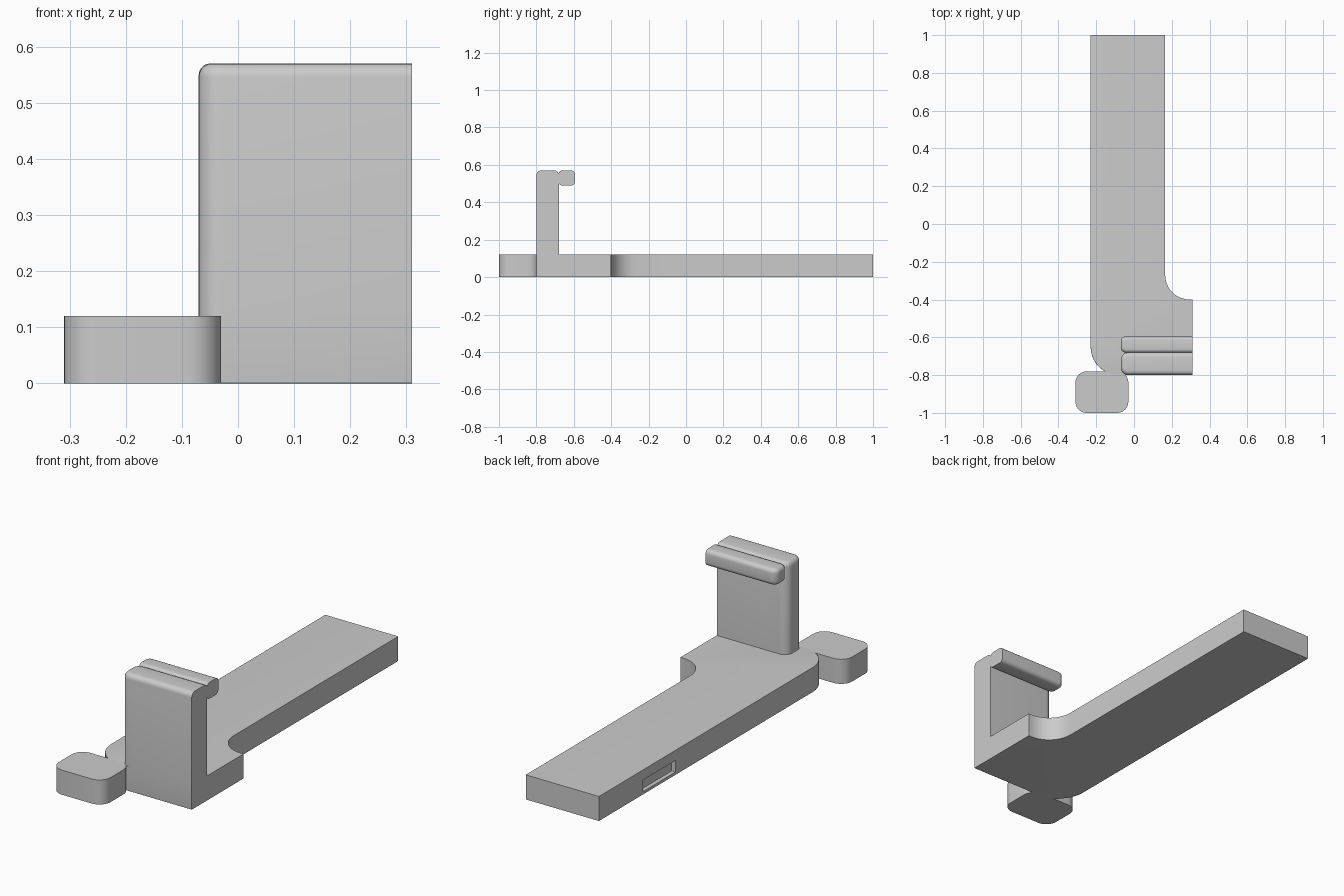
import bpy, bmesh, math
from mathutils import Vector

cube = bpy.data.objects.get("Cube")
if cube:
    bpy.data.objects.remove(cube)

grey = bpy.data.materials.new("light grey")
grey.use_nodes = True
colour = (0.6, 0.6, 0.6, 1)
grey.diffuse_color = colour
grey.node_tree.nodes["Principled BSDF"].inputs["Base Color"].default_value = colour


def fillet(corners, steps=10):
    """Turn (x, y, radius) corners into an outline with rounded corners."""
    outline = []
    for i, (x, y, r) in enumerate(corners):
        p = Vector((x, y))
        if r == 0:
            outline.append(p)
            continue
        a = (Vector(corners[i - 1][:2]) - p).normalized()
        b = (Vector(corners[(i + 1) % len(corners)][:2]) - p).normalized()
        centre = p + (a + b) * r          # all corners are square
        for k in range(steps + 1):
            t = math.pi / 2 * k / steps
            outline.append(centre - b * r * math.cos(t) - a * r * math.sin(t))
    return outline


def slab(name, corners, z0, z1, rounding=0, rule=None):
    """Extrude an outline and round the edges whose midpoint passes the rule."""
    bm = bmesh.new()
    face = bm.faces.new([bm.verts.new((p.x, p.y, z0)) for p in fillet(corners)])
    top = bmesh.ops.extrude_face_region(bm, geom=[face])["geom"]
    bmesh.ops.translate(bm, vec=(0, 0, z1 - z0),
                        verts=[v for v in top if isinstance(v, bmesh.types.BMVert)])
    bmesh.ops.recalc_face_normals(bm, faces=bm.faces)
    if rule:
        edges = [e for e in bm.edges if abs(e.verts[0].co.z - e.verts[1].co.z) < 1e-5
                 and rule((e.verts[0].co + e.verts[1].co) / 2)]
        bmesh.ops.bevel(bm, geom=edges, offset=rounding, segments=5, profile=0.5,
                        affect='EDGES', clamp_overlap=True)
    mesh = bpy.data.meshes.new(name)
    bm.to_mesh(mesh)
    bm.free()
    mesh.materials.append(grey)
    obj = bpy.data.objects.new(name, mesh)
    bpy.context.collection.objects.link(obj)
    return obj


def smooth(obj):
    bpy.ops.object.select_all(action='DESELECT')
    obj.select_set(True)
    bpy.context.view_layer.objects.active = obj
    bpy.ops.object.shade_smooth_by_angle(angle=math.radians(35))


# Long flat arm with a widened foot, outer top edge and front bottom edge rounded
HEIGHT = 0.12
arm = slab("arm", [(-0.23, 1, 0), (-0.23, -0.8, 0.15), (0.31, -0.8, 0),
                   (0.31, -0.4, 0), (0.165, -0.4, 0.13), (0.165, 1, 0)],
           0, HEIGHT, 0.022,
           lambda m: (m.z > 0.1 and m.x < -0.081 and m.y < 0.99)
           or (m.z < 0.01 and m.y < -0.7999 and m.x > 0))

# Shallow slot in the outer side of the arm
cutter = slab("slot_cutter", [(-0.3, 0.41, 0), (-0.21, 0.41, 0),
                              (-0.21, 0.66, 0), (-0.3, 0.66, 0)], 0.014, 0.07)
cutter.hide_render = True
cut = arm.modifiers.new("slot", 'BOOLEAN')
cut.operation = 'DIFFERENCE'
cut.object = cutter
bpy.context.view_layer.objects.active = arm
bpy.ops.object.modifier_apply(modifier="slot")
bpy.data.objects.remove(cutter)

# Upright plate, flat on its inner end
upright = slab("upright", [(-0.07, -0.8, 0.04), (0.31, -0.8, 0),
                           (0.31, -0.68, 0), (-0.07, -0.68, 0.04)],
               0.1, 0.57, 0.024, lambda m: m.z > 0.5 and m.x < 0.3)

# Overhanging lip at the top of the upright
lip = slab("lip", [(-0.07, -0.682, 0.03), (0.31, -0.682, 0),
                   (0.31, -0.594, 0), (-0.07, -0.594, 0.03)],
           0.49, 0.57, 0.02, lambda m: m.x < 0.3)

# Separate rounded block at the front corner
block = slab("corner_block", [(-0.31, -1, 0.06), (-0.03, -1, 0.06),
                              (-0.03, -0.78, 0.06), (-0.31, -0.78, 0.06)], 0, HEIGHT)

for part in (arm, upright, lip, block):
    smooth(part)
